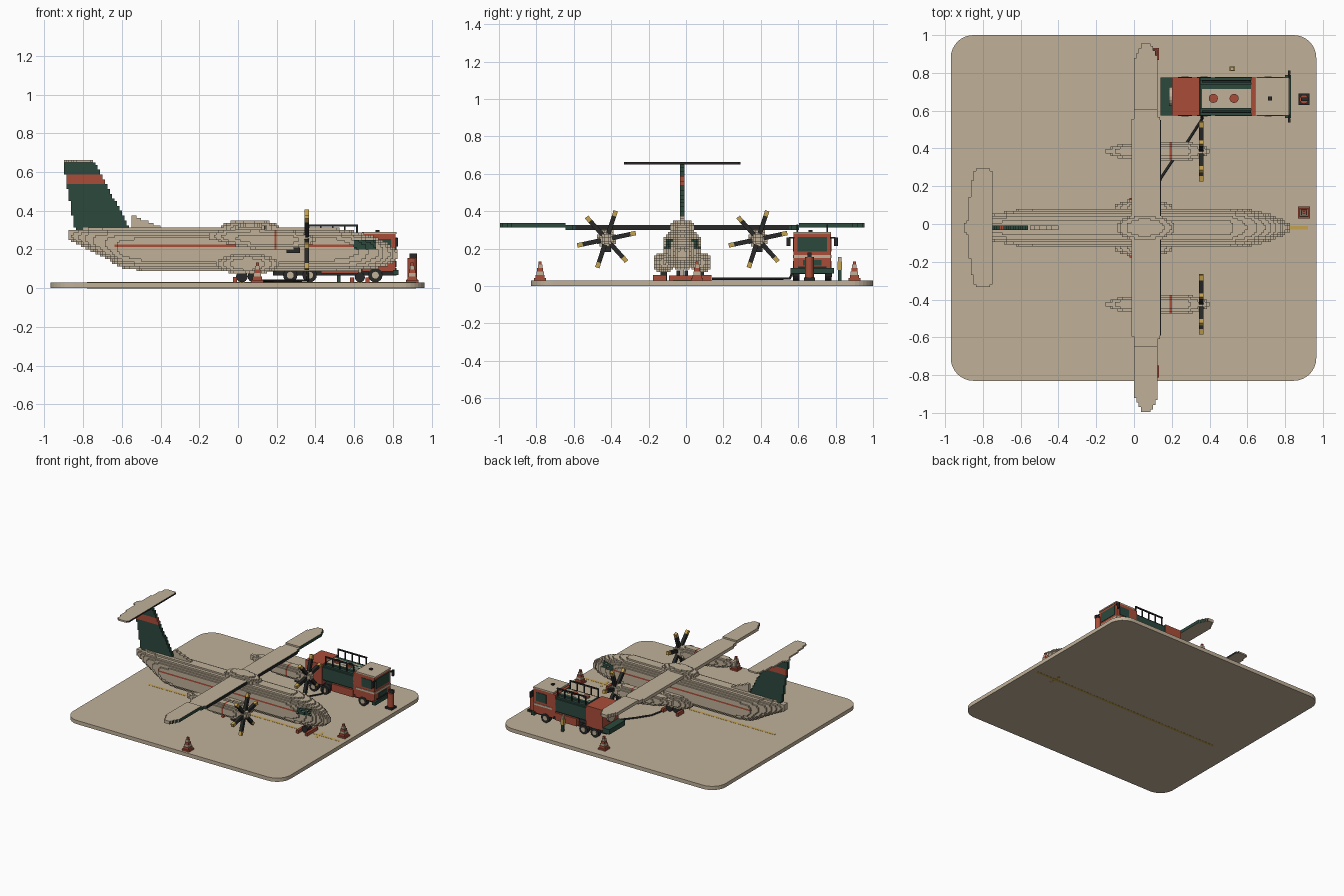
import bpy, bmesh, math
from mathutils import Vector, Matrix

if "Cube" in bpy.data.objects:
    bpy.data.objects.remove(bpy.data.objects["Cube"])

V = 0.0125      # block size
PY = -0.02      # aircraft centre line


def material(name, rgb):
    m = bpy.data.materials.new(name)
    m.use_nodes = True
    m.diffuse_color = (*rgb, 1)
    m.node_tree.nodes["Principled BSDF"].inputs["Base Color"].default_value = (*rgb, 1)
    return m


TAN = material("tan", (0.53, 0.44, 0.32))
GREEN = material("dark green", (0.025, 0.066, 0.047))
RED = material("brick red", (0.40, 0.075, 0.04))
YELLOW = material("ochre yellow", (0.56, 0.36, 0.08))
BLACK = material("charcoal", (0.02, 0.022, 0.02))


def finish(name, bm, mats, loc=(0, 0, 0)):
    me = bpy.data.meshes.new(name)
    bm.to_mesh(me)
    bm.free()
    for m in mats:
        me.materials.append(m)
    ob = bpy.data.objects.new(name, me)
    ob.location = loc
    bpy.context.collection.objects.link(ob)
    return ob


def box(name, x0, x1, y0, y1, z0, z1, mat):
    bm = bmesh.new()
    bmesh.ops.create_cube(bm, size=1)
    bmesh.ops.scale(bm, vec=(x1 - x0, y1 - y0, z1 - z0), verts=bm.verts)
    return finish(name, bm, [mat], ((x0 + x1) / 2, (y0 + y1) / 2, (z0 + z1) / 2))


def cylinder(name, loc, r, depth, mat, axis="Z", r2=None, sides=16):
    bm = bmesh.new()
    bmesh.ops.create_cone(bm, cap_ends=True, segments=sides, radius1=r,
                          radius2=r if r2 is None else r2, depth=depth)
    if axis == "Y":
        bmesh.ops.rotate(bm, matrix=Matrix.Rotation(math.pi / 2, 3, "X"), verts=bm.verts)
    return finish(name, bm, [mat], loc)


def blocks(name, lo, hi, inside, mats, rule=None, loc=(0, 0, 0)):
    """Fill a shape with cubes and keep only the outer faces."""
    rng = [range(math.floor(a / V + 0.01), math.ceil(b / V - 0.01)) for a, b in zip(lo, hi)]
    cells = {(i, j, k) for i in rng[0] for j in rng[1] for k in rng[2]
             if inside((i + .5) * V, (j + .5) * V, (k + .5) * V)}
    bm, verts = bmesh.new(), {}
    for c in cells:
        for a in range(3):
            for s in (0, 1):
                n = list(c)
                n[a] += 2 * s - 1
                if tuple(n) in cells:
                    continue
                quad = []
                for u, w in ((0, 0), (1, 0), (1, 1), (0, 1)):
                    p = list(c)
                    p[a] += s
                    p[(a + 1) % 3] += u
                    p[(a + 2) % 3] += w
                    p = tuple(p)
                    if p not in verts:
                        verts[p] = bm.verts.new([q * V for q in p])
                    quad.append(verts[p])
                f = bm.faces.new(quad if s else quad[::-1])
                if rule:
                    nrm = Vector((0, 0, 0))
                    nrm[a] = 2 * s - 1
                    f.material_index = rule(*[(q + .5) * V for q in c], nrm)
    return finish(name, bm, mats, loc)


def lerp(rows, t):
    """Interpolate the rows of a profile at t."""
    for p, q in zip(rows, rows[1:]):
        if p[0] <= t <= q[0]:
            f = (t - p[0]) / (q[0] - p[0])
            return [a + (b - a) * f for a, b in zip(p[1:], q[1:])]
    return None


def body(rows, power=2.0):
    """Round body along x from rows of (x, bottom, top, half width)."""
    def inside(x, y, z):
        r = lerp(rows, x)
        if not r:
            return False
        bot, top, hw = r
        return abs((z - (bot + top) / 2) / ((top - bot) / 2)) ** power + abs(y / hw) ** power < 1
    return inside


def ellipsoid(c, h):
    return lambda *p: sum(((a - b) / d) ** 2 for a, b, d in zip(p, c, h)) < 1


# Ground pad with rounded corners and a painted guide line
bm = bmesh.new()
ring = []
for cx, cy, start in ((.845, .88, 0), (-.85, .88, 90), (-.85, -.71, 180), (.845, -.71, 270)):
    for i in range(9):
        a = math.radians(start + i * 11.25)
        ring.append(bm.verts.new((cx + .12 * math.cos(a), cy + .12 * math.sin(a), 0)))
base = bm.faces.new(ring)
up = bmesh.ops.extrude_face_region(bm, geom=[base])["geom"]
bmesh.ops.translate(bm, vec=(0, 0, .03), verts=[g for g in up if isinstance(g, bmesh.types.BMVert)])
bmesh.ops.recalc_face_normals(bm, faces=bm.faces)
finish("ground_pad", bm, [TAN])
for side, z in (("top", .03), ("bottom", 0.0)):
    box(f"guide_line_{side}", -.78, .92, PY - .01, PY + .01, z - .001, z + .001, YELLOW)
    box(f"guide_cross_{side}", .73, .75, PY - .05, PY + .05, z - .001, z + .001, YELLOW)

# Fuselage with side stripe and cockpit windows
hull = [(-.875, .25, .30, .025), (-.75, .19, .31, .07), (-.6, .105, .312, .1),
        (-.5, .09, .312, .106), (.5, .09, .312, .106), (.62, .092, .29, .094),
        (.72, .105, .262, .07), (.78, .12, .23, .045), (.82, .145, .195, .022)]


def hull_colour(x, y, z, n):
    if .6 < x < .71 and .2 < z < .25 and abs(y) > .03 and n.z == 0:
        return 2
    return 1 if -.64 < x < .6 and .2125 < z < .225 and n.y else 0


blocks("fuselage", (-.88, -.12, .08), (.83, .12, .33), body(hull, 2.2),
       [TAN, RED, GREEN], hull_colour, (0, PY, 0))
for s, side in ((1, "left"), (-1, "right")):
    blocks(f"gear_fairing_{side}", (-.12, -.18, .06), (.22, .18, .19),
           ellipsoid((.05, s * .095, .125), (.16, .06, .055)), [TAN], loc=(0, PY, 0))
blocks("wing_fairing", (-.1, -.1, .28), (.23, .1, .36),
       ellipsoid((.06, 0, .31), (.155, .07, .045)), [TAN], loc=(0, PY, 0))

# Wing, stepping up toward the tips
wing_plan = [(0, -.01, .138), (.57, -.01, .138), (.6, 0, .128), (.89, 0, .128), (.981, .05, .085)]


def in_wing(x, y, z):
    r = lerp(wing_plan, abs(y))
    low = .3125 if abs(y) > .62 else .3
    return bool(r) and r[0] < x < r[1] and low < z < low + .025


blocks("wing", (-.02, -.98, .3), (.15, .98, .34), in_wing, [TAN, GREEN],
       lambda x, y, z, n: int(n.x > 0), (0, PY, 0))
box("wing_leading_edge", .137, .143, PY - .57, PY + .57, .303, .322, BLACK)

# Vertical fin, fillet and tailplane
fin = [(.27, -.83, -.55), (.31, -.845, -.56), (.65, -.905, -.74)]


def in_fin(x, y, z):
    r = lerp(fin, z)
    return bool(r) and r[0] < x < r[1]


blocks("tail_fin", (-.92, -.0125, .27), (-.54, .0125, .65), in_fin, [GREEN, RED],
       lambda x, y, z, n: int(.54 < z < .585), (0, PY, 0))
blocks("fin_fillet", (-.55, -.0125, .3), (-.36, .0125, .38),
       lambda x, y, z: x < -.38 - (z - .31) * 2.5, [TAN], loc=(0, PY, 0))
tail_plan = [(0, -.905, -.745), (.02, -.9, -.745), (.03, -.882, -.75), (.2, -.865, -.75),
             (.29, -.85, -.75), (.316, -.84, -.765)]


def in_tail(x, y, z):
    r = lerp(tail_plan, abs(y))
    return bool(r) and r[0] < x < r[1]


blocks("tailplane", (-.92, -.32, .65), (-.73, .32, .6625), in_tail, [TAN, BLACK],
       lambda x, y, z, n: int(n.x > 0), (0, PY, 0))

# Engines with six-bladed propellers
pod = [(-.145, .255, .285, .015), (-.08, .235, .3, .032), (0, .215, .305, .045),
       (.1, .2, .305, .052), (.28, .2, .298, .05), (.35, .215, .285, .036), (.4, .235, .265, .015)]
for s, side in ((1, "left"), (-1, "right")):
    ey = PY + s * .405
    blocks(f"engine_{side}", (-.15, -.07, .18), (.41, .07, .32), body(pod), [TAN, RED],
           lambda x, y, z, n: int(.1875 < x < .2), (0, ey, 0))
    box(f"engine_intake_{side}", .25, .32, ey - .025, ey + .025, .182, .21, BLACK)
    for i in range(6):
        a = math.radians(72 + 60 * i)
        for part, r0, r1, mat in (("blade", .03, .13, BLACK), ("blade_tip", .13, .16, YELLOW)):
            m = box(f"{part}_{side}_{i + 1}", .343, .367, r0, r1, -.012, .012, mat)
            m.location = (.355, ey + math.cos(a) * (r0 + r1) / 2, .25 + math.sin(a) * (r0 + r1) / 2)
            m.rotation_euler.x = a

# Landing gear and wheel chocks
for s, side in ((1, "left"), (-1, "right")):
    for i, x in enumerate((.02, .08)):
        cylinder(f"main_wheel_{side}_{i + 1}", (x, PY + s * .1, .06), .03, .035, BLACK, "Y")
    for i, x in enumerate((-.015, .115)):
        box(f"main_chock_{side}_{i + 1}", x - .01, x + .01, PY + s * .12 - .037,
            PY + s * .12 + .037, .03, .058, RED)
    cylinder(f"nose_wheel_{side}", (.63, PY + s * .022, .056), .026, .02, BLACK, "Y")
box("nose_leg", .622, .638, PY - .01, PY + .01, .055, .11, TAN)
for i, x in enumerate((.59, .67)):
    box(f"nose_chock_{i + 1}", x - .01, x + .01, PY - .07, PY + .07, .03, .055, RED)

# Fuel truck: chassis, cab, tank and rear cabinet
TY = .675
box("truck_chassis", .18, .82, TY - .075, TY + .075, .065, .105, BLACK)
box("cab", .64, .815, TY - .1, TY + .1, .085, .28, RED)
box("cab_roof", .64, .82, TY - .1, TY + .1, .28, .29, TAN)
box("cab_beacon", .71, .73, TY - .02, TY, .29, .3, BLACK)
box("windscreen", .812, .819, TY - .08, TY + .08, .185, .262, GREEN)
box("grille", .812, .819, TY - .05, TY + .05, .11, .14, GREEN)
box("front_stripe", .812, .819, TY - .1, TY + .1, .15, .165, TAN)
box("bumper", .8, .83, TY - .115, TY + .115, .068, .095, GREEN)
box("tank_walkway", .36, .62, TY - .06, TY + .04, .262, .27, TAN)
for i, x in enumerate((.42, .53)):
    cylinder(f"tank_hatch_{i + 1}", (x, TY - .01, .275), .024, .016, RED)
blocks("tank", (.35, -.1, -.075), (.625, .1, .075),
       lambda x, y, z: abs(y / .103) ** 3 + abs(z / .073) ** 3 < 1, [GREEN], loc=(0, TY, .195))
box("tank_band", .62, .642, TY - .1, TY + .1, .1, .275, RED)
box("rear_cabinet", .2, .347, TY - .1, TY + .1, .1, .265, RED)
box("rear_deck", .14, .2, TY - .1, TY + .1, .085, .125, GREEN)
reel = cylinder("hose_reel", (.194, TY, .19), .05, .02, TAN)
reel.rotation_euler.y = math.pi / 2
for s, side in ((1, "far"), (-1, "near")):
    box(f"cab_window_{side}", .7, .79, TY + s * .1 - .004, TY + s * .1 + .004, .185, .255, GREEN)
    box(f"cab_sill_{side}", .65, .81, TY + s * .1 - .004, TY + s * .1 + .004, .15, .165, TAN)
    box(f"mirror_{side}", .815, .828, TY + s * .127 - .01, TY + s * .127 + .01, .215, .26, BLACK)
    box(f"mirror_arm_{side}", .815, .825, TY + s * .11 - .015, TY + s * .11 + .015, .255, .263, BLACK)
    box(f"locker_{side}", .43, .625, TY + s * .085 - .017, TY + s * .085 + .017, .075, .135, RED)
    box(f"rail_{side}", .36, .62, TY + s * .08 - .005, TY + s * .08 + .005, .318, .328, BLACK)
    for i in range(5):
        x = .365 + i * .0625
        box(f"rail_post_{side}_{i + 1}", x - .004, x + .004, TY + s * .08 - .004,
            TY + s * .08 + .004, .25, .32, BLACK)
    for i, x in enumerate((.27, .37, .71)):
        cylinder(f"truck_wheel_{side}_{i + 1}", (x, TY + s * .085, .067), .037, .035, BLACK, "Y")
        cylinder(f"wheel_hub_{side}_{i + 1}", (x, TY + s * .102, .067), .018, .008, TAN, "Y")

# Fuel hose lying on the pad
curve = bpy.data.curves.new("fuel_hose", "CURVE")
curve.dimensions = "3D"
curve.bevel_depth = .007
curve.bevel_resolution = 1
path = curve.splines.new("POLY")
points = [(.36, .58, .1), (.36, .555, .04), (.28, .43, .038), (.2, .33, .038), (.14, .24, .038), (.12, .14, .038)]
path.points.add(len(points) - 1)
for p, co in zip(path.points, points):
    p.co = (*co, 1)
curve.materials.append(BLACK)
bpy.context.collection.objects.link(bpy.data.objects.new("fuel_hose", curve))

# Traffic cones
for n, (x, y) in enumerate(((.1, -.78), (.1, .9), (.9, .06))):
    box(f"cone_base_{n + 1}", x - .032, x + .032, y - .032, y + .032, .03, .042, RED)
    for i, w in enumerate((.024, .02, .016, .012, .008)):
        box(f"cone_{n + 1}_step_{i + 1}", x - w, x + w, y - w, y + w, .042 + i * .018,
            .06 + i * .018, TAN if i % 2 else RED)

# Fire extinguisher stand
box("extinguisher_base", .87, .93, .63, .69, .03, .045, BLACK)
cylinder("extinguisher", (.9, .66, .1), .024, .11, RED)
box("extinguisher_valve", .885, .925, .65, .67, .155, .18, BLACK)

# Ground worker beside the truck
box("worker_legs", .512, .53, .812, .832, .03, .085, GREEN)
box("worker_body", .506, .536, .81, .834, .085, .13, YELLOW)
box("worker_head", .512, .53, .813, .831, .13, .155, TAN)
